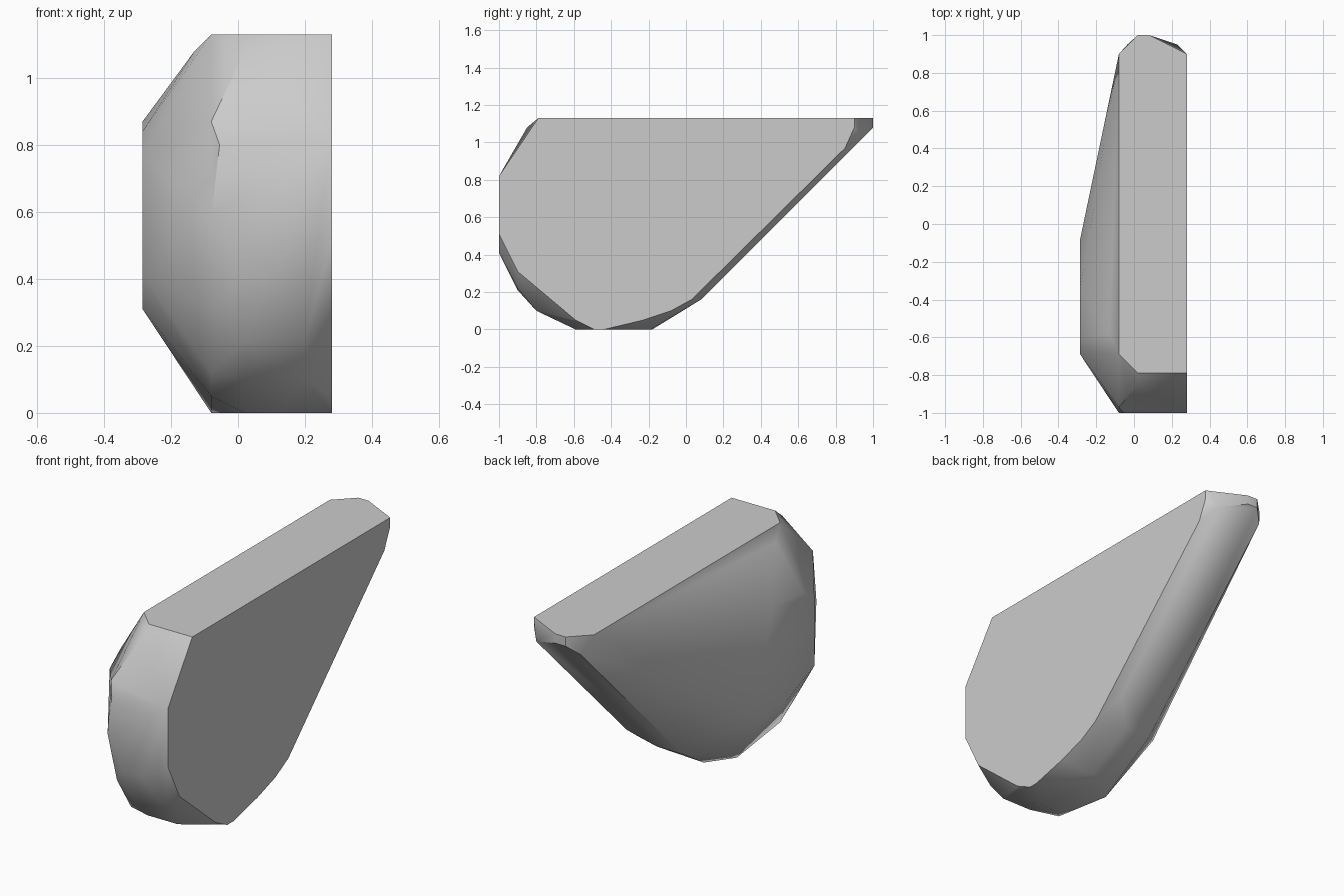
import bpy
import bmesh
import math

cube = bpy.data.objects.get("Cube")
if cube:
    bpy.data.objects.remove(cube, do_unlink=True)


def make_material(name, colour):
    mat = bpy.data.materials.new(name)
    mat.use_nodes = True
    mat.diffuse_color = colour
    mat.node_tree.nodes["Principled BSDF"].inputs["Base Color"].default_value = colour
    return mat


def is_cut(face):
    """True for the level top and the large upright side."""
    return face.normal.z > 0.999 or face.normal.x > 0.999


def hull_from_sections(name, sections, mat):
    """Skin a convex body over (y, z) outlines placed at given x stations."""
    bm = bmesh.new()
    for x, outline in sections:
        for y, z in outline:
            bm.verts.new((x, y, z))
    result = bmesh.ops.convex_hull(bm, input=bm.verts[:])
    spare = {g for g in result["geom_interior"] + result["geom_unused"]
             if isinstance(g, bmesh.types.BMVert)}
    bmesh.ops.delete(bm, geom=list(spare), context='VERTS')
    bmesh.ops.dissolve_limit(bm, angle_limit=math.radians(1),
                             verts=bm.verts[:], edges=bm.edges[:])
    bmesh.ops.recalc_face_normals(bm, faces=bm.faces[:])
    # Smooth the worn surface, keep the rims of the two cut faces crisp
    for face in bm.faces:
        face.smooth = True
    for edge in bm.edges:
        cuts = [is_cut(face) for face in edge.link_faces]
        edge.smooth = not any(cuts) and edge.calc_face_angle(0) < math.radians(35)
    mesh = bpy.data.meshes.new(name)
    bm.to_mesh(mesh)
    bm.free()
    mesh.materials.append(mat)
    obj = bpy.data.objects.new(name, mesh)
    bpy.context.collection.objects.link(obj)
    return obj


TOP = 1.13

# Large flat side
flat_side = [(-0.79, TOP), (-1, 0.82), (-1, 0.51), (-0.9, 0.31), (-0.59, 0.05),
             (-0.49, 0), (-0.44, 0), (-0.23, 0.05), (-0.08, 0.1), (0.03, 0.16),
             (0.85, 0.97), (0.9, 1.08), (0.9, TOP)]

# Narrow bevel beside the flat side
bevel = [(-1, 0.46), (0.18, 0.26), (0.95, 1.03)]
bevel_front = [(-0.9, 0.22), (-0.8, 0.1)]

# Rounded lower rim
rim = [(-1, 0.41), (-0.59, 0), (-0.19, 0), (0.08, 0.16)]

# Tip, top corners and lower front rim
tip = [(1, TOP), (1, 1.08)]
middle = tip + [(-0.79, TOP), (-0.85, 1.08), (-1, 0.41), (-0.9, 0.21),
                (-0.8, 0.1), (-0.59, 0), (-0.18, 0)]

# Corners of the sloping back plane on the tapered side
back_corners = [(0.95, 1.03), (0.08, 0.16)]

# Ridge where the body starts to taper
ridge = [(-0.69, TOP), (-0.97, 0.87), (-1, 0.59), (-0.92, 0.31),
         (-0.8, 0.12), (-0.69, 0.05), (-0.32, 0), (0.9, TOP)]

# Small flat cap at the tapered side
cap = [(-0.08, 0.73), (-0.34, 0.87), (-0.6, 0.84), (-0.69, 0.77),
       (-0.69, 0.41), (-0.45, 0.31), (-0.29, 0.31), (-0.19, 0.35)]

stone = make_material("stone_grey", (0.6, 0.6, 0.6, 1))
hull_from_sections("boulder_body", [
    (0.28, flat_side), (0.23, bevel), (0.2, bevel_front), (0.12, rim),
    (0.08, tip), (0.02, middle), (-0.035, back_corners), (-0.055, [(-1, 0.8)]),
    (-0.08, ridge), (-0.13, [(-0.58, 1.08)]), (-0.285, cap)], stone)
